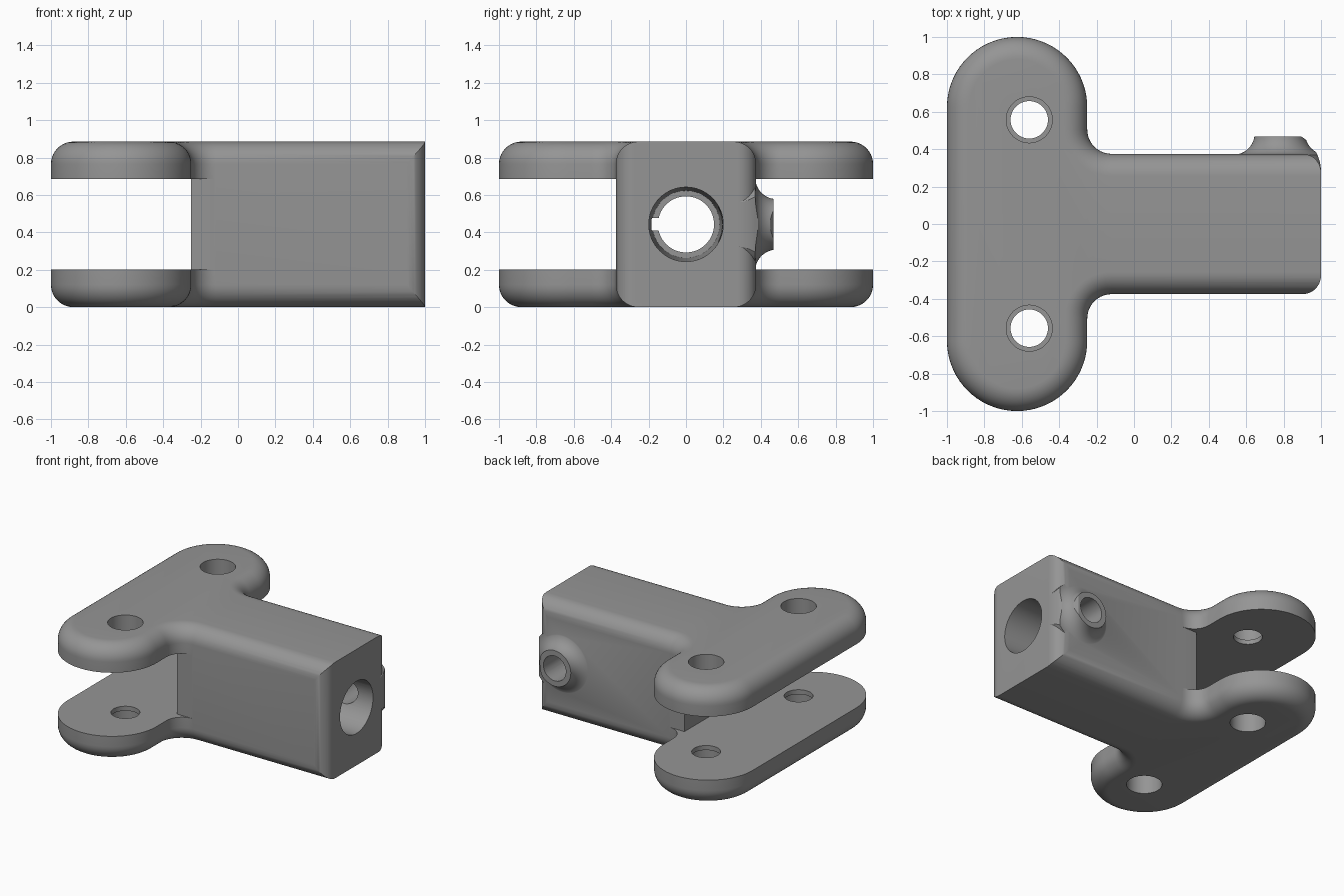
import bpy, bmesh, math
from mathutils import Matrix

if "Cube" in bpy.data.objects:
    bpy.data.objects.remove(bpy.data.objects["Cube"])

H = 0.885          # overall height
MID = H / 2
R = 0.12           # edge rounding

grey = bpy.data.materials.new("grey")
grey.diffuse_color = (0.3, 0.3, 0.3, 1)
grey.use_nodes = True
grey.node_tree.nodes["Principled BSDF"].inputs["Base Color"].default_value = grey.diffuse_color


def arc(cx, cy, r, a0, a1, n):
    return [(cx + r * math.cos(math.radians(a0 + (a1 - a0) * i / n)),
             cy + r * math.sin(math.radians(a0 + (a1 - a0) * i / n))) for i in range(n + 1)]


def loft(name, rings, matrix=None):
    """Closed solid from equal-length rings of 3D points, capped at both ends."""
    bm = bmesh.new()
    vs = [[bm.verts.new(p) for p in ring] for ring in rings]
    n = len(vs[0])
    for a, b in zip(vs, vs[1:]):
        for i in range(n):
            bm.faces.new((a[i], a[(i + 1) % n], b[(i + 1) % n], b[i]))
    bm.faces.new(vs[0])
    bm.faces.new(vs[-1])
    if matrix:
        bm.transform(matrix)
    bmesh.ops.recalc_face_normals(bm, faces=bm.faces)
    me = bpy.data.meshes.new(name)
    bm.to_mesh(me)
    bm.free()
    me.materials.append(grey)
    ob = bpy.data.objects.new(name, me)
    bpy.context.collection.objects.link(ob)
    return ob


def prism(name, pts, z0, z1):
    return loft(name, [[(x, y, z) for x, y in pts] for z in (z0, z1)])


def turned(name, profile, matrix, n=64):
    """Solid turned about local z from (radius, height) pairs."""
    return loft(name, [[(x, y, h) for x, y in arc(0, 0, r, 0, 360, n)[:-1]]
                       for r, h in profile], matrix)


def boolean(ob, tool, op):
    mod = ob.modifiers.new(op.lower(), 'BOOLEAN')
    mod.operation, mod.object, mod.solver = op, tool, 'EXACT'
    bpy.context.view_layer.objects.active = ob
    bpy.ops.object.modifier_apply(modifier=mod.name)
    bpy.data.objects.remove(tool)


def tee(d):
    """T outline inset by d; runs past the socket end."""
    half = [(1.2, -0.375 + d)]
    half += arc(-0.12, -0.505, 0.13 + d, 90, 180, 10)
    half += arc(-0.625, -0.625, 0.375 - d, 0, -180, 36)
    return half + [(x, -y) for x, y in reversed(half)]


def end_block(w, r):
    """Block whose two corners at x = 1 are rounded."""
    right = arc(1 - r, -w + r, r, -90, 0, 12)
    return prism("end_block", [(-1.5, -w)] + right +
                 [(x, -y) for x, y in reversed(right)] + [(-1.5, w)], -0.5, 1.5)


# Body with rounded top and bottom edges
steps = [math.radians(90 * i / 10) for i in range(11)]
low = [(R * (1 - math.sin(t)), R * (1 - math.cos(t))) for t in steps]
levels = low + [(d, H - z) for d, z in reversed(low)]
body = loft("clevis_bracket", [[(x, y, z) for x, y in tee(d)] for d, z in levels])

# Rounded vertical corners at the socket end (wide block keeps the tabs whole)
r_end = arc(0.9, -0.275, 0.1, -90, 0, 12)
half = [(-1.5, -1.5), (0.3, -1.5), (0.3, -0.3751)] + [(x, y - 0.0001) for x, y in r_end]
boolean(body, prism("end_trim", half + [(x, -y) for x, y in reversed(half)], -0.5, 1.5),
        'INTERSECT')

# Flared screw boss on the back
BX = 0.78
to_back = Matrix.Translation((BX, 0, MID)) @ Matrix.Rotation(math.radians(-90), 4, 'X')
flare = [(r, h) for r, h in arc(0.25, 0.485, 0.115, 270, 188, 12)]
boss = turned("boss", [(0.25, 0.23)] + flare, to_back)
boolean(boss, end_block(0.5, 0.22), 'INTERSECT')
boolean(body, boss, 'UNION')

# Slot between the two plates, square shoulders beside the body
side = [(-1.5, -1.5), (-0.12, -1.5), (-0.12, -0.3755), (-0.25, -0.3755)]
boolean(body, prism("slot", side + [(x, -y) for x, y in reversed(side)], 0.2, 0.685),
        'DIFFERENCE')

# Tapered socket with a narrower mouth into the slot
to_right = Matrix.Translation((0, 0, MID)) @ Matrix.Rotation(math.radians(90), 4, 'Y')
boolean(body, turned("socket", [(0.15, -0.4), (0.15, 0.0), (0.18, 0.0), (0.199, 1.001),
                                (0.199, 1.1)], to_right), 'DIFFERENCE')

# Key notch in the socket
boolean(body, prism("key", [(-0.4, -0.195), (0.3, -0.195), (0.3, -0.1), (-0.4, -0.1)],
                    MID - 0.033, MID + 0.033), 'DIFFERENCE')

# Screw hole through the boss into the socket
boolean(body, turned("screw_hole", [(0.095, 0.05), (0.095, 0.6)], to_back, 48), 'DIFFERENCE')

# Stepped pin holes, wider on the outer faces
for y in (-0.557, 0.557):
    boolean(body, turned("pin_hole", [(0.123, -0.1), (0.123, 0.165), (0.1, 0.165),
                                      (0.1, H - 0.165), (0.123, H - 0.165), (0.123, H + 0.1)],
                         Matrix.Translation((-0.56, y, 0)), 48), 'DIFFERENCE')

# Smooth shading with sharp edges kept
bpy.ops.object.select_all(action='DESELECT')
body.select_set(True)
bpy.context.view_layer.objects.active = body
bpy.ops.object.shade_smooth_by_angle(angle=math.radians(30))
